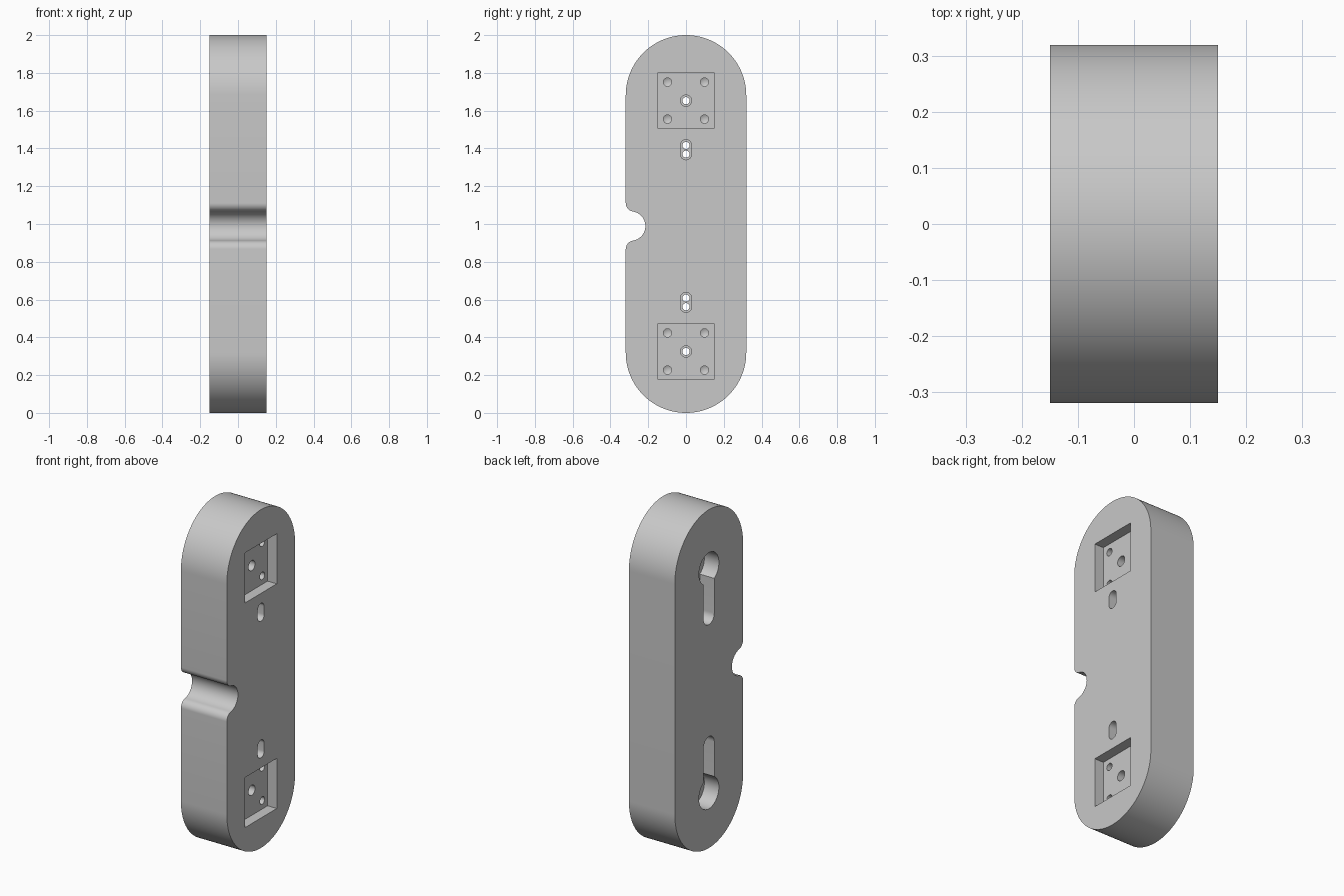
import bpy, bmesh
from math import sin, cos, pi, asin, atan2

if "Cube" in bpy.data.objects:
    bpy.data.objects.remove(bpy.data.objects["Cube"], do_unlink=True)

grey = bpy.data.materials.new("plain grey")
grey.use_nodes = True
colour = (0.58, 0.58, 0.58, 1)
grey.diffuse_color = colour
grey.node_tree.nodes["Principled BSDF"].inputs["Base Color"].default_value = colour

HALF, R = 0.15, 0.319      # half thickness, end radius
MID = 0.989                # height of the mirror line


def arc(y, z, r, a0, a1, n=24):
    return [(y + r * cos(a0 + (a1 - a0) * i / n), z + r * sin(a0 + (a1 - a0) * i / n))
            for i in range(n + 1)]


def circle(y, z, r):
    return arc(y, z, r, 0, 2 * pi, 32)[:-1]


def obround(z0, z1, r):
    return arc(0, z1, r, 0, pi, 16) + arc(0, z0, r, pi, 2 * pi, 16)


def prism(name, outline, x0, x1, tip=0):
    """Extrude a y-z outline along x; tip turns the x0 end into a cone."""
    bm = bmesh.new()
    end = bm.faces.new([bm.verts.new((x0, y, z)) for y, z in outline])
    ext = bmesh.ops.extrude_face_region(bm, geom=[end], use_keep_orig=True)
    for v in ext["geom"]:
        if isinstance(v, bmesh.types.BMVert):
            v.co.x = x1
    if tip:
        for v in bmesh.ops.poke(bm, faces=[end])["verts"]:
            v.co.x -= tip
    bmesh.ops.recalc_face_normals(bm, faces=bm.faces)
    mesh = bpy.data.meshes.new(name)
    bm.to_mesh(mesh)
    bm.free()
    mesh.materials.append(grey)
    obj = bpy.data.objects.new(name, mesh)
    bpy.context.collection.objects.link(obj)
    return obj


# Body outline: rounded bar with a filleted round notch in the front edge
NR, NF = 0.078, 0.0455             # notch and fillet radii
ny, fy, fh = -0.293, -R + NF, 0.122
lean = atan2(fh, fy - ny)
outline = arc(0, R, R, pi, 2 * pi, 64) + arc(0, 2 - R, R, 0, pi, 64)
outline += arc(fy, MID + fh, NF, pi, pi + lean, 10)
outline += arc(ny, MID, NR, lean, -lean, 28)[1:-1]
outline += arc(fy, MID - fh, NF, pi - lean, pi, 10)
body = prism("body", outline, -HALF, HALF)

# Cutters, made for the upper end and mirrored to the lower end
PZ, PH = 1.653, 0.148              # pocket centre and half size
FLOOR = HALF - 0.06                # pocket floor
S0, S1 = 1.37, 1.416               # small slot centres
KEY, OUT = -HALF + 0.095, 0.05     # keyhole floor, overshoot
KR, KS = 0.093, 0.05               # keyhole head and slot radii
a = asin(KS / KR)
keyhole = arc(0, PZ, KR, -pi / 2 + a, 1.5 * pi - a, 40) + arc(0, S0, KS, pi, 2 * pi, 20)
square = [(-PH, PZ - PH), (PH, PZ - PH), (PH, PZ + PH), (-PH, PZ + PH)]

cuts = [("pocket", square, FLOOR, HALF + OUT, 0),
        ("keyhole", keyhole, -HALF - OUT, KEY, 0),
        ("small_slot", obround(S0, S1, 0.03), FLOOR, HALF + OUT, 0),
        ("centre_bore", circle(0, PZ, 0.03), FLOOR - 0.06, FLOOR + 0.02, 0)]
for z in (PZ, S0, S1):
    cuts.append(("through_hole", circle(0, z, 0.019), KEY - 0.02, FLOOR + 0.02, 0))
for sy in (-1, 1):
    for sz in (-1, 1):
        cuts.append(("screw_hole", circle(sy * 0.098, PZ + sz * 0.098, 0.022),
                     FLOOR - 0.05, FLOOR + 0.02, 0.012))

cutters = []
for name, pts, x0, x1, tip in cuts:
    for shape in (pts, [(y, 2 * MID - z) for y, z in pts]):
        cutter = prism(name + "_cutter", shape, x0, x1, tip)
        cutter.hide_render = True
        mod = body.modifiers.new(name, "BOOLEAN")
        mod.operation, mod.solver, mod.object = "DIFFERENCE", "EXACT", cutter
        cutters.append(cutter)

# Bake the cuts, then drop the cutters
bpy.context.view_layer.update()
graph = bpy.context.evaluated_depsgraph_get()
cut_mesh = bpy.data.meshes.new_from_object(body.evaluated_get(graph))
body.modifiers.clear()
body.data = cut_mesh
cut_mesh.materials.clear()
cut_mesh.materials.append(grey)
for p in cut_mesh.polygons:
    p.material_index = 0
for cutter in cutters:
    bpy.data.objects.remove(cutter, do_unlink=True)

for o in bpy.context.selected_objects:
    o.select_set(False)
body.select_set(True)
bpy.context.view_layer.objects.active = body
bpy.ops.object.shade_smooth_by_angle(angle=pi / 6)
